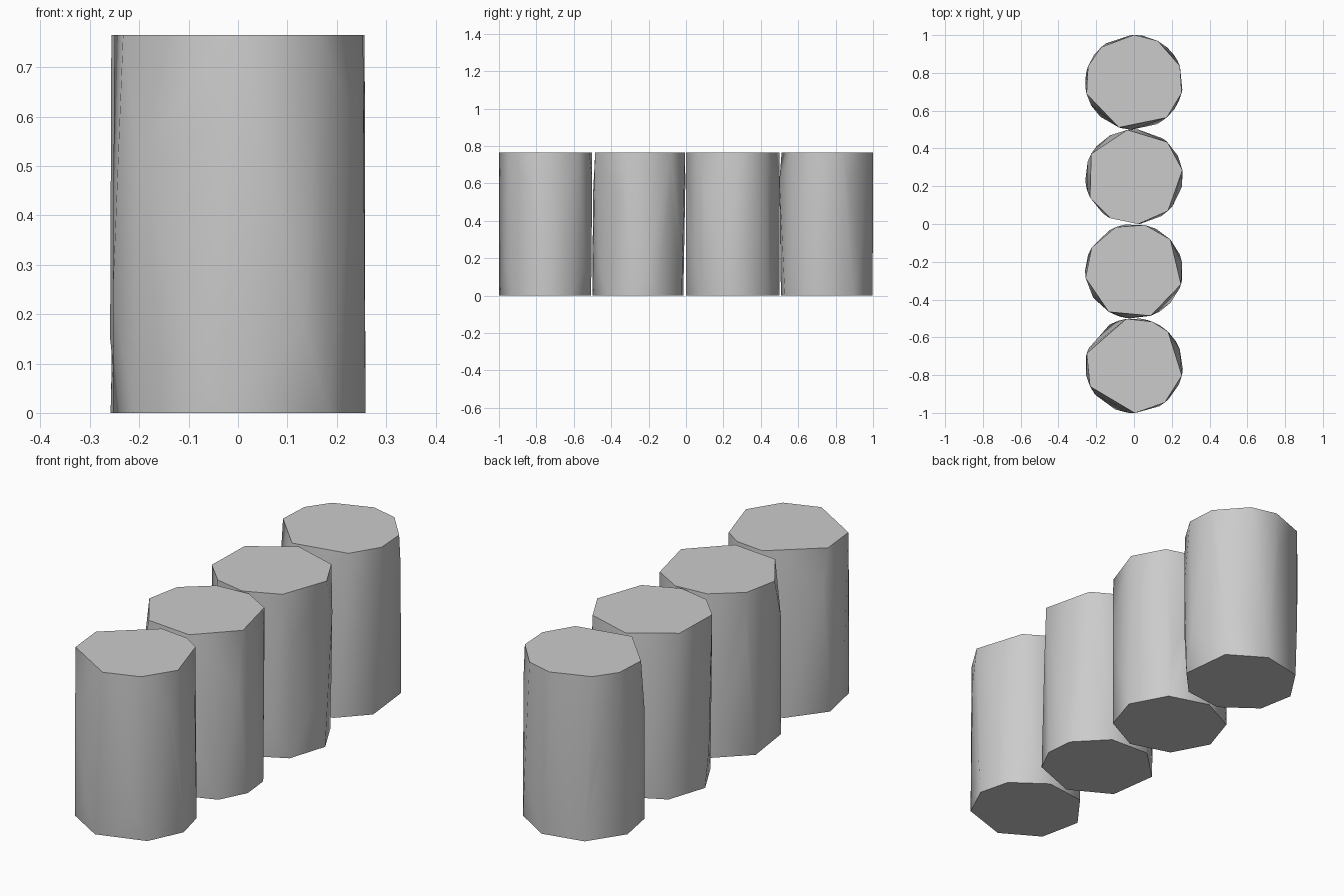
import bpy, bmesh, math, random

if "Cube" in bpy.data.objects:
    bpy.data.objects.remove(bpy.data.objects["Cube"])

random.seed(4)
RX, RY, HEIGHT = 0.259, 0.251, 0.765

# rim corner angles in degrees (0 = +x, 90 = +y) of each rough canister
CANS = [
    (-0.75, [206, 165, 99, 68, 46, 348, 309, 271],
            [215, 262, 315, 356, 31, 75, 120, 168]),
    (-0.25, [112, 77, 42, 344, 290, 239, 188, 150],
            [318, 350, 21, 65, 110, 160, 215, 265]),
    (0.25, [206, 151, 98, 47, 8, 314, 275, 241],
           [5, 50, 95, 140, 185, 230, 275, 321]),
    (0.75, [194, 160, 132, 90, 61, 20, 347, 312, 252],
           [35, 80, 125, 170, 210, 255, 298, 337]),
]


def rim_point(bm, degrees, z):
    a = math.radians(degrees)
    bm.verts.new((RX * math.cos(a), RY * math.sin(a), z))


def canister(name, y, top, bottom):
    bm = bmesh.new()
    for a in top:
        rim_point(bm, a, HEIGHT)
    for a in bottom:
        rim_point(bm, a, 0.0)
    # irregular corners part way up the wall
    for z, shift in ((0.2, 0), (0.56, 30)):
        for i in range(6):
            rim_point(bm, i * 60 + shift + random.uniform(-14, 14),
                      z + random.uniform(-0.06, 0.06))
    # faceted skin around all corners
    bmesh.ops.convex_hull(bm, input=bm.verts[:])
    bmesh.ops.dissolve_limit(bm, angle_limit=0.01, verts=bm.verts[:], edges=bm.edges[:])
    bmesh.ops.recalc_face_normals(bm, faces=bm.faces[:])
    mesh = bpy.data.meshes.new(name)
    bm.to_mesh(mesh)
    bm.free()
    obj = bpy.data.objects.new(name, mesh)
    obj.location.y = y
    bpy.context.collection.objects.link(obj)
    # soft walls, crisp rims
    bpy.ops.object.select_all(action='DESELECT')
    obj.select_set(True)
    bpy.context.view_layer.objects.active = obj
    bpy.ops.object.shade_smooth_by_angle(angle=math.radians(55))


for n, (y, top, bottom) in enumerate(CANS, 1):
    canister(f"canister_{n}", y, top, bottom)
